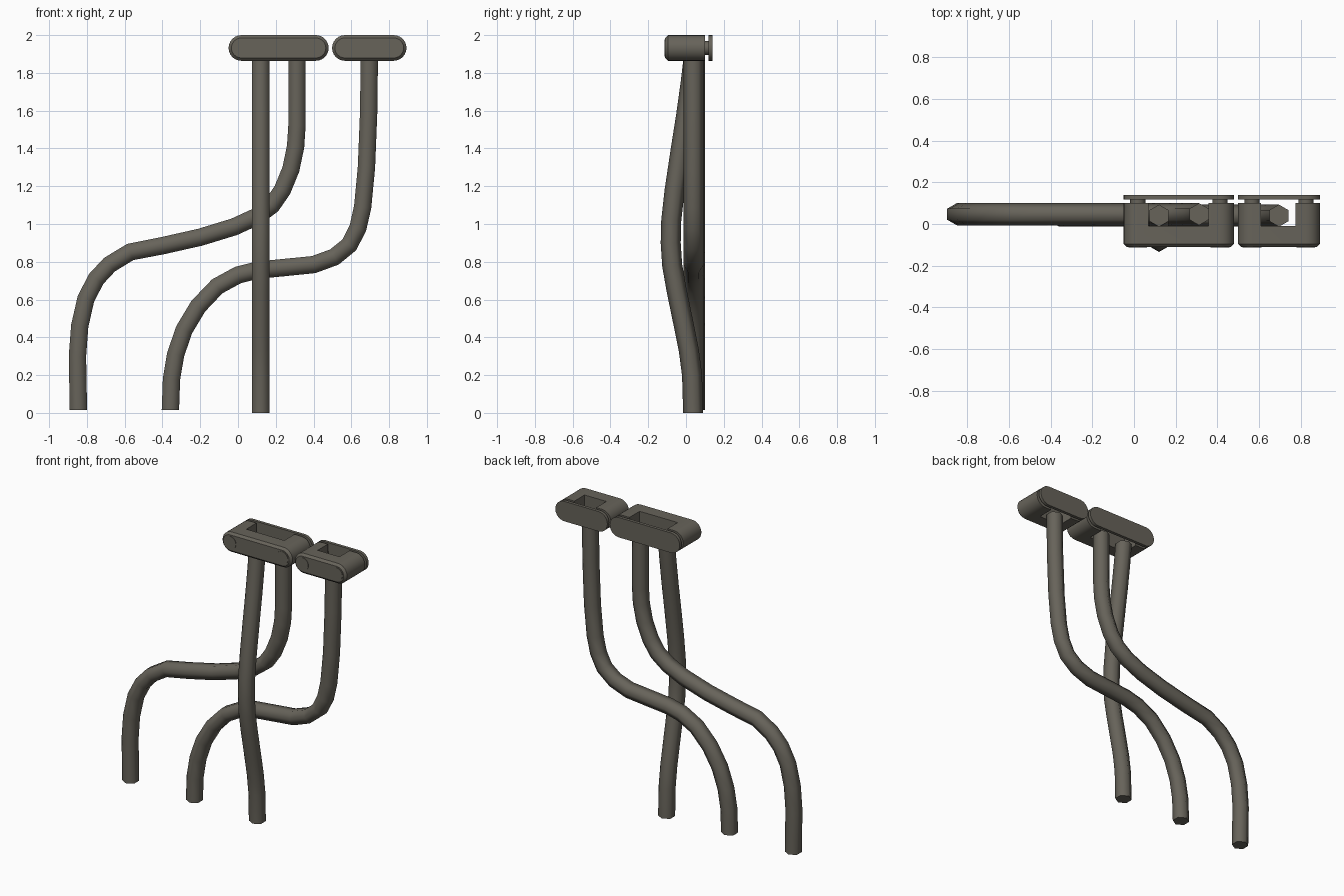
import bpy, bmesh, math
from mathutils import Vector

if "Cube" in bpy.data.objects:
    bpy.data.objects.remove(bpy.data.objects["Cube"])

mat = bpy.data.materials.new("dark warm grey")
mat.diffuse_color = (0.135, 0.125, 0.102, 1)
mat.use_nodes = True
mat.node_tree.nodes["Principled BSDF"].inputs["Base Color"].default_value = mat.diffuse_color


def finish(bm, name, angle):
    bmesh.ops.recalc_face_normals(bm, faces=bm.faces)
    me = bpy.data.meshes.new(name)
    bm.to_mesh(me)
    bm.free()
    me.materials.append(mat)
    ob = bpy.data.objects.new(name, me)
    bpy.context.collection.objects.link(ob)
    bpy.ops.object.select_all(action='DESELECT')
    ob.select_set(True)
    bpy.context.view_layer.objects.active = ob
    bpy.ops.object.shade_smooth_by_angle(angle=math.radians(angle))
    return ob


def pill(name, x0, x1, zc, r, y0, y1, bevel=0.0, n=12):
    """Stadium outline in xz, extruded along y, optional chamfer at the front."""
    def ring(y, rr):
        pts = []
        for cx, start in ((x1 - r, -90), (x0 + r, 90)):
            for i in range(n + 1):
                a = math.radians(start + 180 * i / n)
                pts.append((cx + rr * math.cos(a), y, zc + rr * math.sin(a)))
        if x1 - x0 - 2 * r < 1e-6:      # plain disc: drop doubled points
            pts = pts[:n] + pts[n + 1:2 * n + 1]
        return [bm.verts.new(p) for p in pts]
    bm = bmesh.new()
    rings = [ring(y0, r - bevel)]
    if bevel:
        rings.append(ring(y0 + bevel, r))
    rings.append(ring(y1, r))
    for a, b in zip(rings, rings[1:]):
        for i in range(len(a)):
            j = (i + 1) % len(a)
            bm.faces.new((a[i], a[j], b[j], b[i]))
    bm.faces.new(rings[0])
    bm.faces.new(rings[-1])
    return finish(bm, name, 30)


def clip(name, x0, x1, s0, s1):
    zc, r = 1.932, 0.068
    body = pill(name + "_body", x0, x1, zc, r, -0.11, 0.10, 0.015)
    # slot open to the back for the cables
    bpy.ops.mesh.primitive_cube_add(size=1, location=((s0 + s1) / 2, 0.09, zc))
    cutter = bpy.context.object
    cutter.scale = (s1 - s0, 0.2, 0.4)
    cutter.hide_render = True
    mod = body.modifiers.new("slot", 'BOOLEAN')
    mod.operation = 'DIFFERENCE'
    mod.object = cutter
    bpy.context.view_layer.objects.active = body
    bpy.ops.object.modifier_apply(modifier="slot")
    bpy.data.objects.remove(cutter)
    # back plate, joining pegs and screw heads on the front
    pill(name + "_back_plate", x0, x1, zc, r, 0.118, 0.139)
    for i, cx in enumerate((x0 + r, x1 - r)):
        pill(f"{name}_peg_{i}", cx - 0.036, cx + 0.036, zc, 0.036, 0.09, 0.125)
        pill(f"{name}_screw_head_{i}", cx - 0.045, cx + 0.045, zc, 0.045, -0.113, -0.10)


def cable(name, pts):
    """Six-sided tube swept along points."""
    pts = [Vector(p) for p in pts]
    bm = bmesh.new()
    rings = []
    for i, p in enumerate(pts):
        if i in (0, len(pts) - 1):
            t = Vector((0, 0, -1))
        else:
            t = ((pts[i + 1] - p).normalized() + (p - pts[i - 1]).normalized()).normalized()
        u = Vector((0, 1, 0)).cross(t).normalized()
        v = t.cross(u)
        rings.append([bm.verts.new(p + 0.053 * (u * math.sin(k * math.pi / 3) + v * math.cos(k * math.pi / 3)))
                      for k in range(6)])
    for a, b in zip(rings, rings[1:]):
        for i in range(6):
            j = (i + 1) % 6
            bm.faces.new((a[i], a[j], b[j], b[i]))
    bm.faces.new(rings[0])
    bm.faces.new(rings[-1])
    return finish(bm, name, 65)


# Wall clips
clip("wide_clip", -0.05, 0.48, 0.07, 0.358)
clip("narrow_clip", 0.498, 0.892, 0.61, 0.775)

# Cables
Y = 0.042
cable("front_cable", [(0.12, y, z) for y, z in (
    (0.04, 1.88), (0.025, 1.75), (0.0, 1.57), (-0.03, 1.38), (-0.06, 1.18), (-0.078, 1.02),
    (-0.081, 0.9), (-0.073, 0.78), (-0.05, 0.65), (-0.015, 0.48), (0.015, 0.33), (0.032, 0.2), (0.038, 0.0))])
cable("long_cable", [(x, Y + 0.005, z) for x, z in (
    (0.312, 1.88), (0.312, 1.52), (0.305, 1.41), (0.28, 1.29), (0.235, 1.18), (0.18, 1.1), (0.1, 1.04),
    (-0.02, 0.985), (-0.2, 0.93), (-0.4, 0.885), (-0.57, 0.852), (-0.68, 0.785), (-0.75, 0.71),
    (-0.805, 0.605), (-0.838, 0.46), (-0.85, 0.3), (-0.845, 0.015))])
cable("short_cable", [(x, Y - 0.002, z) for x, z in (
    (0.695, 1.88), (0.692, 1.6), (0.68, 1.3), (0.66, 1.09), (0.635, 0.98), (0.59, 0.89), (0.51, 0.825),
    (0.4, 0.785), (0.25, 0.77), (0.1, 0.755), (0.0, 0.73), (-0.11, 0.67), (-0.21, 0.565),
    (-0.285, 0.44), (-0.33, 0.31), (-0.352, 0.18), (-0.358, 0.015))])
